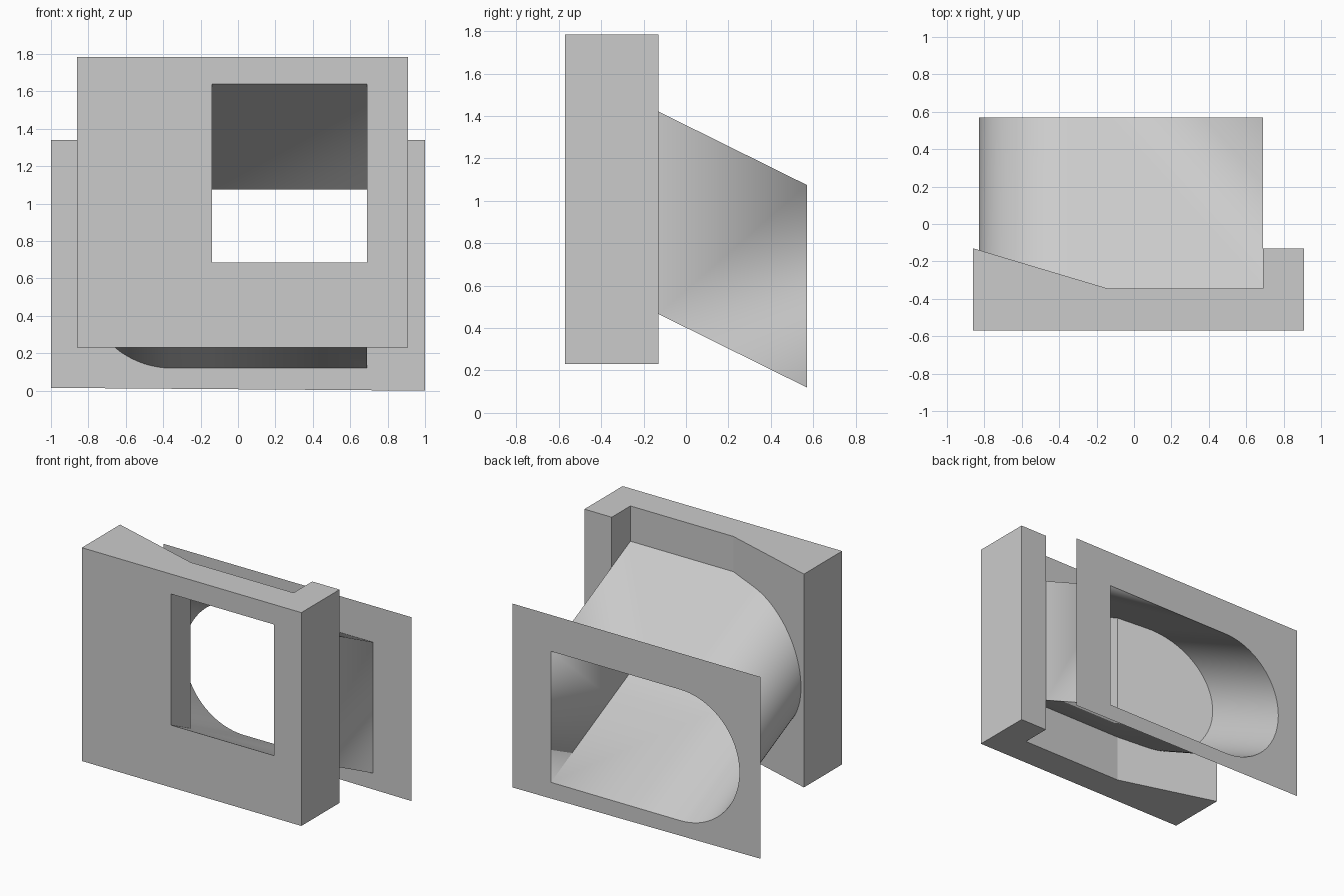
import bpy, bmesh
from math import sin, cos, pi

if "Cube" in bpy.data.objects:
    bpy.data.objects.remove(bpy.data.objects["Cube"])

X0, XW, X1 = -0.86, -0.14, 0.69         # block left, window left, window right
XR = 0.91                               # block right
YF, YN, YB, YP = -0.57, -0.345, -0.13, 0.57   # front, notch, block back, plate
Z0, Z1 = 0.23, 1.785                    # block bottom and top
LOW, HIGH, SLOPE = 0.12, 1.075, 0.495   # duct height at the plate, rise per y
RAD = (HIGH - LOW) / 2
CX, CZ = -0.83 + RAD, (HIGH + LOW) / 2


def lift(y):
    """Height the sloping duct gains at depth y."""
    return SLOPE * (YP - y)


def finish(name, bm, smooth=False):
    bmesh.ops.remove_doubles(bm, verts=bm.verts, dist=1e-5)
    bmesh.ops.recalc_face_normals(bm, faces=bm.faces)
    mesh = bpy.data.meshes.new(name)
    bm.to_mesh(mesh)
    bm.free()
    ob = bpy.data.objects.new(name, mesh)
    bpy.context.collection.objects.link(ob)
    if smooth:
        bpy.context.view_layer.objects.active = ob
        ob.select_set(True)
        bpy.ops.object.shade_smooth_by_angle(angle=0.5)
        ob.select_set(False)
    return ob


def face(bm, *pts):
    bm.faces.new([bm.verts.new(p) for p in pts])


def rect(xa, xb, za, zb, y):
    return [(xa, y, za), (xb, y, za), (xb, y, zb), (xa, y, zb)]


def bridge(bm, a, b):
    for i in range(len(a)):
        j = (i + 1) % len(a)
        face(bm, a[i], a[j], b[j], b[i])


# Front block: notched plan raised to full height, with a sloping window
bm = bmesh.new()
plan = [(X0, YF), (XR, YF), (XR, YB), (X1, YB), (X1, YN), (XW, YN), (X0, YB)]
for z in (Z0, Z1):
    face(bm, *[(x, y, z) for x, y in plan])
for i, (a, b) in enumerate(zip(plan, plan[1:] + plan[:1])):
    if i not in (0, 4):                 # these two walls hold the window
        face(bm, (*a, Z0), (*b, Z0), (*b, Z1), (*a, Z1))
front_hole = rect(XW, X1, LOW + lift(YF), HIGH + lift(YF), YF)
back_hole = rect(XW, X1, LOW + lift(YN), HIGH + lift(YN), YN)
bridge(bm, rect(X0, XR, Z0, Z1, YF), front_hole)
bridge(bm, front_hole, back_hole)
face(bm, *rect(XW, X1, Z0, LOW + lift(YN), YN))
face(bm, *rect(XW, X1, HIGH + lift(YN), Z1, YN))
finish("window_block", bm)

# Duct outline at the plate: flat right end, round left end
N = 40
arc = [(CX + RAD * cos(t), CZ + RAD * sin(t))
       for t in (pi / 2 + pi * i / N for i in range(N + 1))]
outline = [(X1, HIGH), (XW, HIGH)] + arc + [(XW, LOW), (X1, LOW)]


def slant(x):
    """Depth of the block's rear face at x, where the duct meets it."""
    return YN + max(0, XW - x) / (XW - X0) * (YB - YN)


# Duct: thin sloping shell from the block's rear face to the plate
bm = bmesh.new()
for (xa, za), (xb, zb) in zip(outline, outline[1:]):
    ya, yb = slant(xa), slant(xb)
    face(bm, (xa, ya, za + lift(ya)), (xa, YP, za),
         (xb, YP, zb), (xb, yb, zb + lift(yb)))
face(bm, (X1, YB, LOW + lift(YB)), (X1, YP, LOW),
     (X1, YP, HIGH), (X1, YB, HIGH + lift(YB)))
finish("sloping_duct", bm, smooth=True)

# Back plate: thin sheet with the duct opening
bm = bmesh.new()
border = [(-1, 0.015), (1, 0), (1, 1.34), (-1, 1.34)]
for loop in (border, outline):
    vs = [bm.verts.new((x, YP, z)) for x, z in loop]
    for i in range(len(vs)):
        bm.edges.new((vs[i - 1], vs[i]))
bmesh.ops.triangle_fill(bm, edges=bm.edges[:], use_beauty=True,
                        normal=(0, 1, 0))
finish("back_plate", bm)
